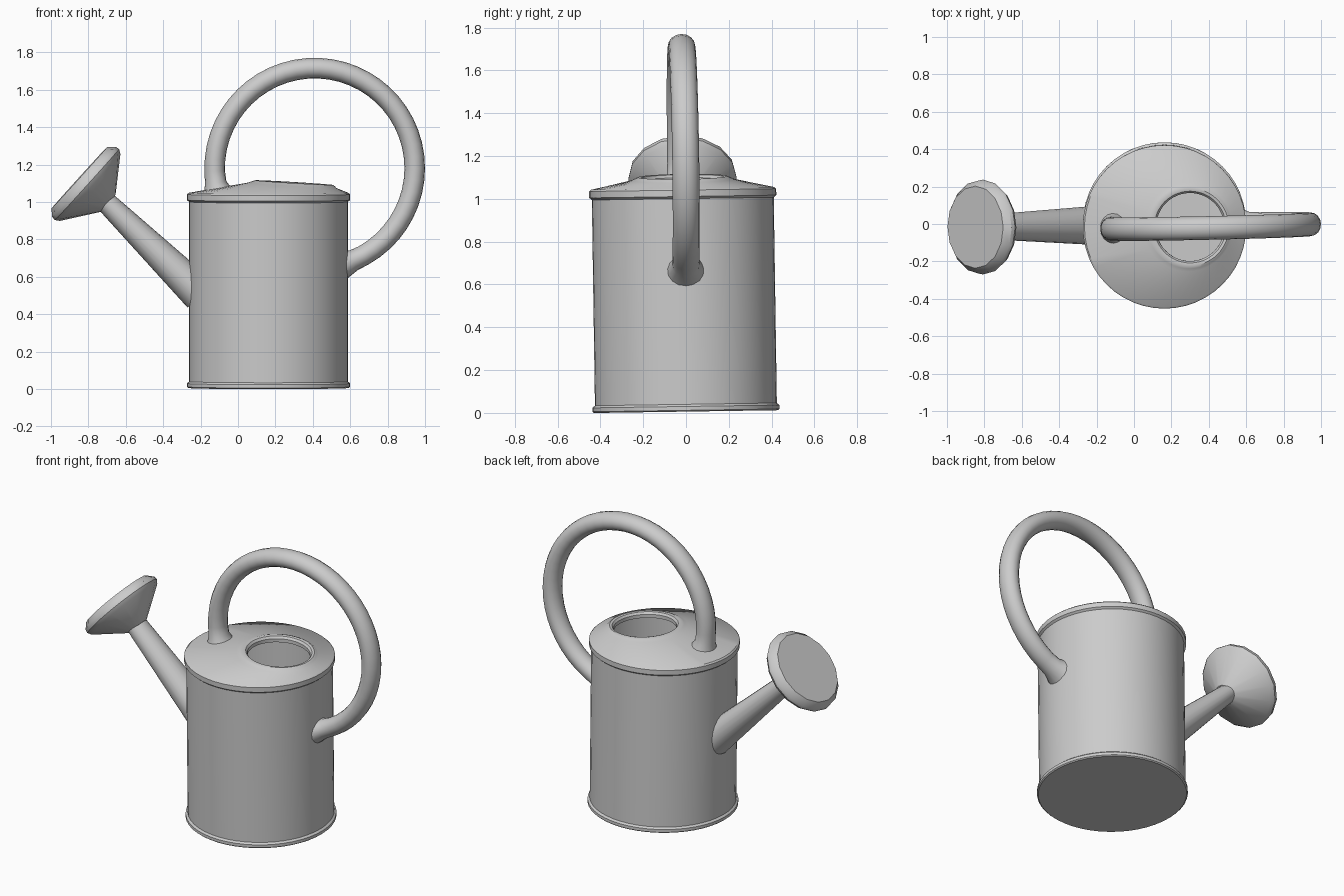
import bpy, bmesh, math
from mathutils import Vector, Matrix

if "Cube" in bpy.data.objects:
    bpy.data.objects.remove(bpy.data.objects["Cube"])

# The whole can leans very slightly towards the front
LEAN = Matrix.Translation((0, 0, 0.006)) @ Matrix.Rotation(0.015, 4, 'X')
X, Y, Z = Vector((1, 0, 0)), Vector((0, 1, 0)), Vector((0, 0, 1))


def loft(name, rings, sides, cap_start=False, cap_end=False, extra=None, angle=35):
    """Skin a list of rings (centre, axis_u, axis_v); the axes carry the radii."""
    bm = bmesh.new()
    loops = []
    for c, u, v in rings:
        loops.append([bm.verts.new(c + u * math.cos(2 * math.pi * i / sides)
                                   + v * math.sin(2 * math.pi * i / sides))
                      for i in range(sides)])
    for a, b in zip(loops, loops[1:]):
        for i in range(sides):
            j = (i + 1) % sides
            bm.faces.new((a[i], a[j], b[j], b[i]))
    if cap_start:
        bm.faces.new(loops[0][::-1])
    if cap_end:
        bm.faces.new(loops[-1])
    bm.transform(LEAN @ (extra or Matrix()))
    me = bpy.data.meshes.new(name)
    bm.to_mesh(me)
    bm.free()
    ob = bpy.data.objects.new(name, me)
    bpy.context.collection.objects.link(ob)
    bpy.ops.object.select_all(action='DESELECT')
    ob.select_set(True)
    bpy.context.view_layer.objects.active = ob
    bpy.ops.object.shade_smooth_by_angle(angle=math.radians(angle))
    return ob


# Body: hollow drum with a rolled rim at the foot and the shoulder
BX = 0.163
profile = [(0.43, 0.0), (0.437, 0.006), (0.437, 0.024), (0.425, 0.034),
           (0.425, 0.995), (0.437, 1.005), (0.437, 1.035)]
loft("body", [(Vector((BX, 0, z)), X * r, Y * r) for r, z in profile], 48, cap_start=True)

# Lid: off-centre cone rising to a rolled, slightly tilted filling hole
lid = [(BX, 0.437, 1.034, 0), (BX, 0.428, 1.043, 0), (0.288, 0.238, 1.083, 0.06),
       (0.296, 0.222, 1.092, 0.06), (0.3, 0.207, 1.098, 0.06),
       (0.3, 0.192, 1.095, 0.06), (0.3, 0.182, 1.082, 0.06), (0.3, 0.182, 1.06, 0.06)]
loft("lid", [(Vector((cx, 0, z)), (X - Z * s) * r, Y * r) for cx, r, z, s in lid], 48)

# Handle: large round hoop, flared where it joins lid and body
HC, HR, N = Vector((0.41, 0, 1.175)), 0.535, 40
start, end = math.radians(195), math.radians(-74)
rings = []
for k in range(N + 1):
    a = start + (end - start) * k / N
    out = Vector((math.cos(a), 0, math.sin(a)))
    d_start, d_end = (start - a) * HR, (a - end) * HR
    flare = 1 + 0.5 * max(0, 1 - min(d_start, d_end) / 0.09) ** 2
    rings.append((HC + out * HR, out * 0.055 * flare, Y * 0.063 * flare))
yaw = (Matrix.Translation((0.2, 0, 0)) @ Matrix.Rotation(0.022, 4, 'Z')
       @ Matrix.Translation((-0.2, 0, 0)))
loft("handle", rings, 16, True, True, extra=yaw)

# Spout: tapered pipe leaving the body at 45 degrees
d = Vector((-1, 0, 1)).normalized()
side = Vector((1, 0, 1)).normalized()
p0, p1 = Vector((-0.20, 0, 0.50)), Vector((-0.712, 0, 1.0))
loft("spout", [(p0, side * 0.099, Y * 0.105), (p1, side * 0.056, Y * 0.07)],
     20, True, True)

# Rose: faceted cone with a bevelled flat face
axis = Vector((-0.74, 0, 0.67)).normalized()
across = Vector((axis.z, 0, -axis.x))
neck = Vector((-0.70, 0, 0.99))
rose = [(-0.005, 0.062), (0.122, 0.241), (0.145, 0.256), (0.167, 0.253), (0.2, 0.222)]
loft("rose", [(neck + axis * t, across * r, Y * r * 0.99) for t, r in rose],
     16, True, True)
